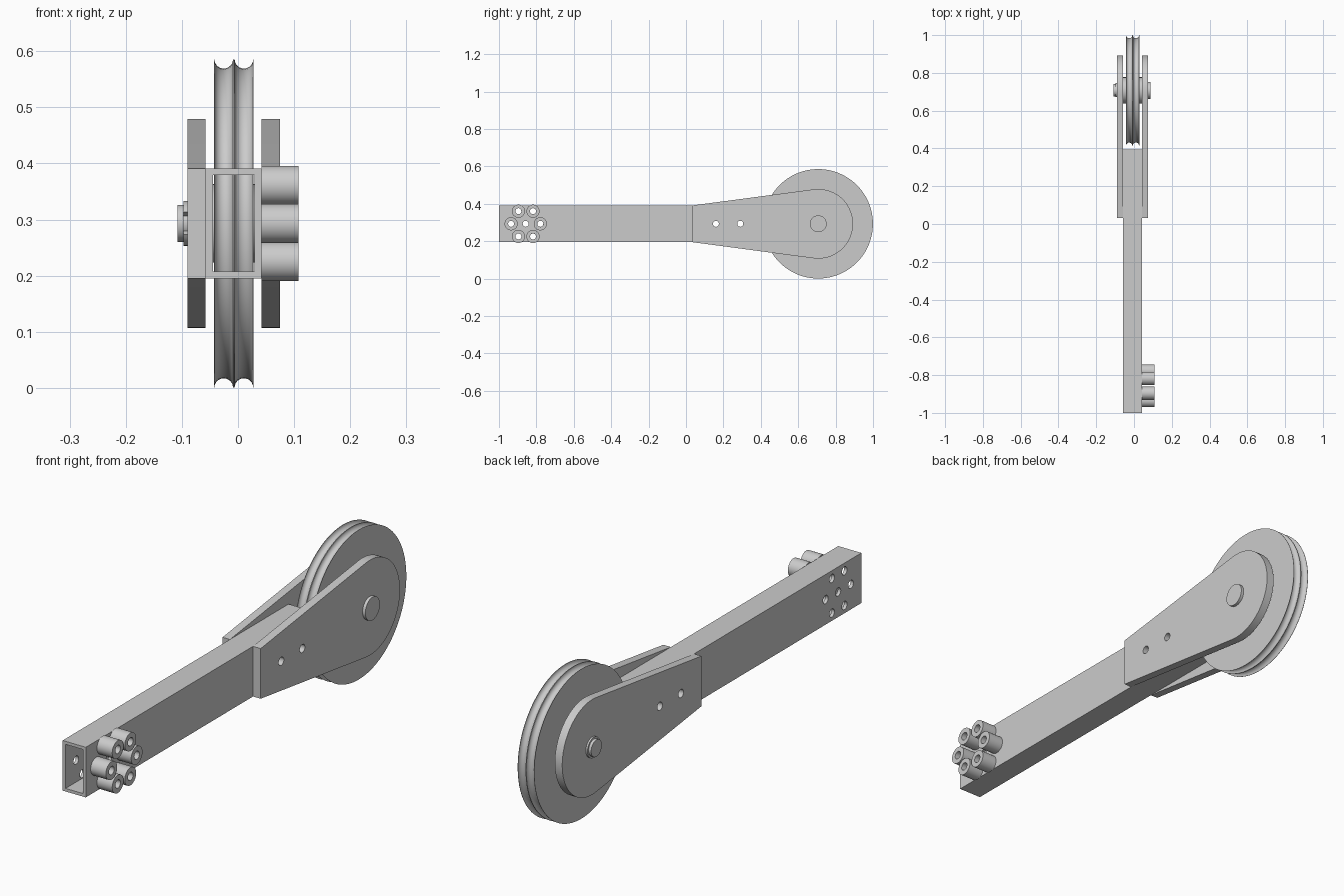
import bpy, bmesh
from math import sin, cos, pi, acos, atan2, hypot, radians
from mathutils import Matrix, Vector

if "Cube" in bpy.data.objects:
    bpy.data.objects.remove(bpy.data.objects["Cube"])

ZC = 0.293                       # height of the arm's centre line
AXLE_Y = 0.707                   # pulley axis
BOLT_Y = -0.857                  # centre of the spacer ring
TUBE_X0, TUBE_X1 = -0.058, 0.042
MID_X = -0.008
HALF_H = 0.098
HOLE_R = 0.016

metal = bpy.data.materials.new("light_grey_metal")
GREY = (0.6, 0.6, 0.6, 1)
metal.diffuse_color = GREY
metal.use_nodes = True
metal.node_tree.nodes["Principled BSDF"].inputs["Base Color"].default_value = GREY


def finish(name, bm):
    bmesh.ops.remove_doubles(bm, verts=bm.verts, dist=1e-5)
    bmesh.ops.recalc_face_normals(bm, faces=bm.faces)
    mesh = bpy.data.meshes.new(name)
    bm.to_mesh(mesh)
    bm.free()
    mesh.materials.append(metal)
    obj = bpy.data.objects.new(name, mesh)
    bpy.context.collection.objects.link(obj)
    return obj


def prism(name, outline, x0, x1):
    """Extrude a (y, z) outline from x0 to x1."""
    bm = bmesh.new()
    face = bm.faces.new([bm.verts.new((x0, y, z)) for y, z in outline])
    new = bmesh.ops.extrude_face_region(bm, geom=[face])["geom"]
    bmesh.ops.translate(bm, vec=(x1 - x0, 0, 0),
                        verts=[v for v in new if isinstance(v, bmesh.types.BMVert)])
    return finish(name, bm)


def lathe(name, profile, y, z, steps=48, closed=True):
    """Spin an (x, radius) profile around an axis parallel to x."""
    bm = bmesh.new()
    vs = [bm.verts.new((x, y, z + r)) for x, r in profile]
    pairs = list(zip(vs, vs[1:])) + ([(vs[-1], vs[0])] if closed else [])
    edges = [bm.edges.new(p) for p in pairs]
    bmesh.ops.spin(bm, geom=vs + edges, cent=(0, y, z), axis=(1, 0, 0),
                   angle=2 * pi, steps=steps)
    return finish(name, bm)


def ring(name, x0, x1, r_in, r_out, y, z):
    return lathe(name, [(x0, r_in), (x0, r_out), (x1, r_out), (x1, r_in)], y, z)


def arc(cy, cz, r, a0, a1, n):
    return [(cy + r * cos(a0 + (a1 - a0) * i / n),
             cz + r * sin(a0 + (a1 - a0) * i / n)) for i in range(n + 1)]


def drill(obj, places):
    """Bore holes along x, then bake the result and drop the cutters."""
    cutters = []
    for y, z in places:
        c = lathe("drill", [(-0.2, 0), (-0.2, HOLE_R), (0.2, HOLE_R), (0.2, 0)],
                  y, z, 24, closed=False)
        c.hide_render = True
        mod = obj.modifiers.new("hole", 'BOOLEAN')
        mod.operation, mod.solver, mod.object = 'DIFFERENCE', 'EXACT', c
        cutters.append(c)
    deps = bpy.context.evaluated_depsgraph_get()
    baked = bpy.data.meshes.new_from_object(obj.evaluated_get(deps))
    obj.modifiers.clear()
    obj.data = baked
    for c in cutters:
        bpy.data.objects.remove(c)


ring_spots = [(BOLT_Y + 0.078 * cos(k * pi / 3), ZC + 0.078 * sin(k * pi / 3))
              for k in range(6)]
plate_spots = [(0.16, ZC), (0.29, ZC)]

# Hollow rectangular arm, open at both ends
bm = bmesh.new()
loops = []
for y in (-1.0, 0.395):
    for hx, hz in ((0.05, HALF_H), (0.037, 0.086)):
        loops.append([bm.verts.new((MID_X + sx * hx, y, ZC + sz * hz))
                      for sx, sz in ((-1, -1), (1, -1), (1, 1), (-1, 1))])
front_out, front_in, back_out, back_in = loops
for a, b in ((front_out, front_in), (front_out, back_out),
             (back_out, back_in), (front_in, back_in)):
    for i in range(4):
        j = (i + 1) % 4
        bm.faces.new((a[i], a[j], b[j], b[i]))
arm = finish("arm_tube", bm)
drill(arm, ring_spots + [(BOLT_Y, ZC)] + plate_spots)

# Tapered side plates, straight edges tangent to the round end
PLATE_Y, PLATE_R = 0.033, 0.186
back = AXLE_Y - PLATE_Y
tangent = pi - atan2(HALF_H, back) - acos(PLATE_R / hypot(back, HALF_H))
outline = [(PLATE_Y, ZC + HALF_H), (PLATE_Y, ZC - HALF_H)]
outline += arc(AXLE_Y, ZC, PLATE_R, -tangent, tangent, 48)
for name, x0, x1 in (("left_side_plate", TUBE_X1, 0.075),
                     ("right_side_plate", -0.09, TUBE_X0)):
    drill(prism(name, outline, x0, x1), plate_spots)

# Double-groove pulley wheel
WHEEL_R, GROOVE_R = 0.2925, 0.0165
profile = [(-0.043, 0.033), (-0.043, WHEEL_R)]
for gx in (-0.0255, 0.0105):
    profile += [(gx - GROOVE_R * cos(pi * i / 12), WHEEL_R - GROOVE_R * sin(pi * i / 12))
                for i in range(13)]
profile += [(0.028, WHEEL_R), (0.028, 0.033)]
lathe("pulley_wheel", profile, AXLE_Y, ZC, 96)

# Washers between wheel and plates
ring("left_washer", 0.028, TUBE_X1, 0.033, 0.07, AXLE_Y, ZC)
ring("right_washer", TUBE_X0, -0.043, 0.033, 0.07, AXLE_Y, ZC)

# Axle pin with a head and a clip groove
lathe("axle_pin", [(0.087, 0), (0.087, 0.045), (0.075, 0.045), (0.075, 0.033),
                   (-0.09, 0.033), (-0.09, 0.027), (-0.097, 0.027),
                   (-0.097, 0.033), (-0.108, 0.033), (-0.108, 0)],
      AXLE_Y, ZC, closed=False)

# Open retaining clip
gap = radians(150)
clip = arc(AXLE_Y, ZC, 0.04, -gap, gap, 32) + arc(AXLE_Y, ZC, 0.027, gap, -gap, 32)
prism("retaining_clip", clip, -0.097, -0.09)

# Ring of six tubular spacers
for k, (y, z) in enumerate(ring_spots):
    ring(f"spacer_{k + 1}", TUBE_X1, 0.108, HOLE_R, 0.035, y, z)

# Smooth round faces, keep edges sharp
bpy.ops.object.select_all(action='DESELECT')
for obj in bpy.context.collection.objects:
    if obj.type == 'MESH':
        obj.select_set(True)
        bpy.context.view_layer.objects.active = obj
bpy.ops.object.shade_smooth_by_angle(angle=radians(30))
